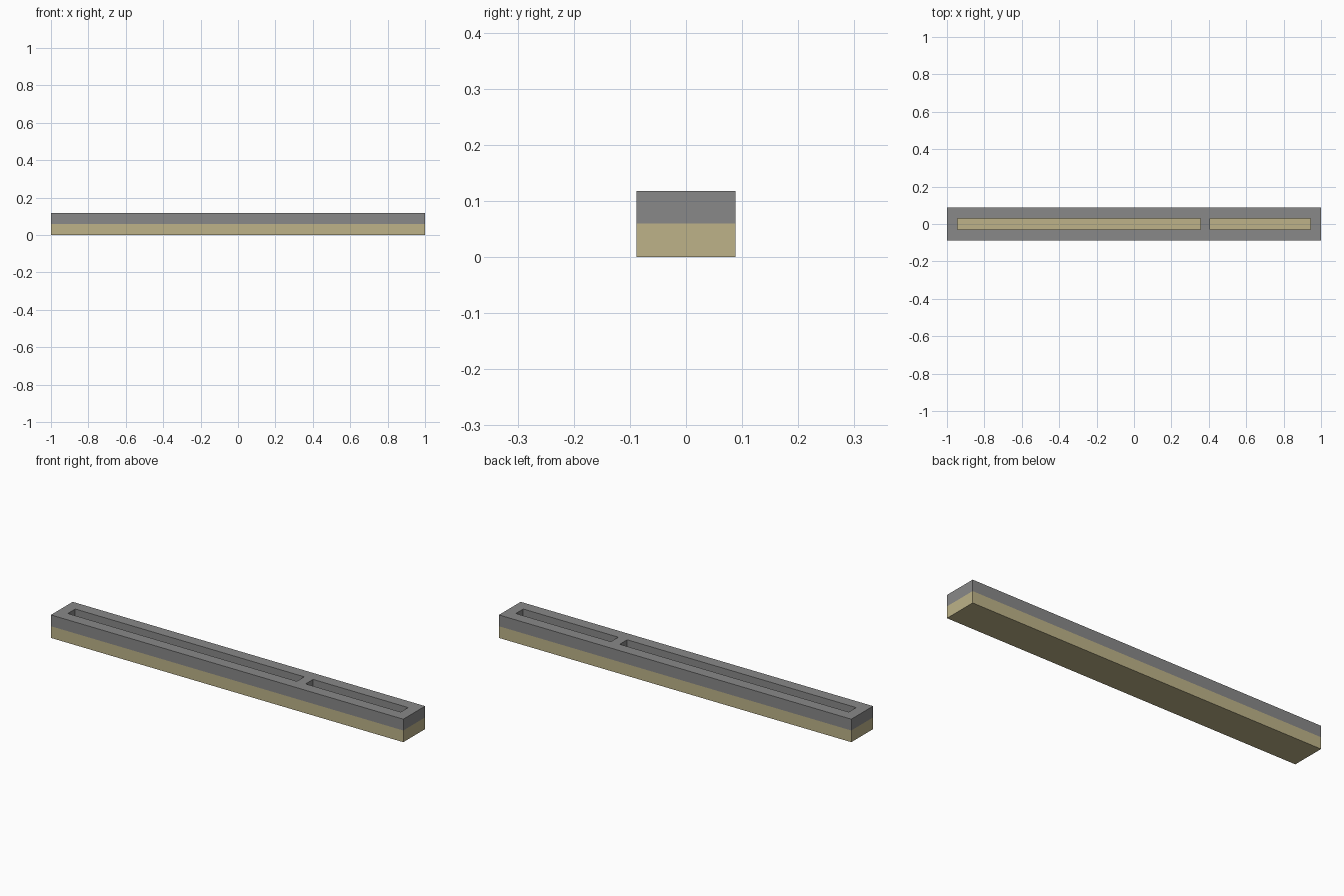
import bpy
import bmesh

cube = bpy.data.objects.get("Cube")
if cube:
    bpy.data.objects.remove(cube, do_unlink=True)

HALF_WIDTH, SLOT_HALF = 0.088, 0.03
SPLIT, TOP = 0.06, 0.118


def material(name, rgb):
    mat = bpy.data.materials.new(name)
    mat.use_nodes = True
    mat.diffuse_color = (*rgb, 1)
    mat.node_tree.nodes["Principled BSDF"].inputs["Base Color"].default_value = (*rgb, 1)
    return mat


def slab(name, xs, ys, z0, z1, mat, is_hole=lambda i, j: False):
    """Extrude a grid of cells upward, leaving the hole cells open."""
    bm = bmesh.new()
    grid = [[bm.verts.new((x, y, z0)) for y in ys] for x in xs]
    for i in range(len(xs) - 1):
        for j in range(len(ys) - 1):
            if not is_hole(i, j):
                bm.faces.new((grid[i][j], grid[i + 1][j],
                              grid[i + 1][j + 1], grid[i][j + 1]))
    bottom = bm.faces[:]
    result = bmesh.ops.extrude_face_region(bm, geom=bottom, use_keep_orig=True)
    moved = [v for v in result["geom"] if isinstance(v, bmesh.types.BMVert)]
    bmesh.ops.translate(bm, verts=moved, vec=(0, 0, z1 - z0))
    bmesh.ops.recalc_face_normals(bm, faces=bm.faces[:])
    mesh = bpy.data.meshes.new(name)
    bm.to_mesh(mesh)
    bm.free()
    mesh.materials.append(mat)
    obj = bpy.data.objects.new(name, mesh)
    bpy.context.collection.objects.link(obj)
    return obj


tan = material("tan", (0.51, 0.45, 0.25))
grey = material("grey", (0.25, 0.25, 0.25))

# Solid lower bar, whose top forms the slot floors
slab("lower_bar", (-1, 1), (-HALF_WIDTH, HALF_WIDTH), 0, SPLIT, tan)

# Upper frame with a long slot and a short slot
slab("slotted_frame", (-1, -0.945, 0.355, 0.405, 0.945, 1),
     (-HALF_WIDTH, -SLOT_HALF, SLOT_HALF, HALF_WIDTH), SPLIT, TOP, grey,
     lambda i, j: j == 1 and i in (1, 3))
